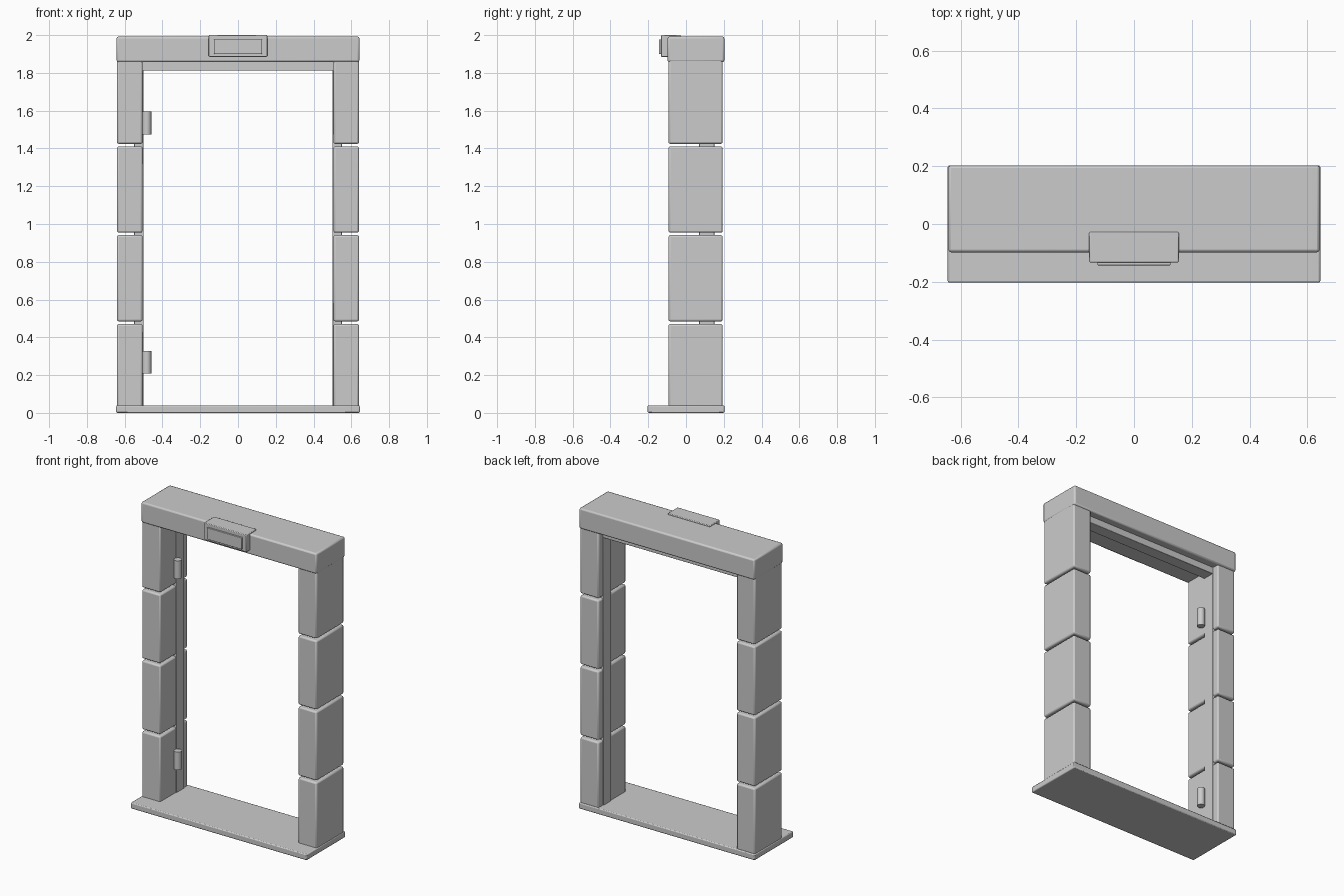
import bpy

if "Cube" in bpy.data.objects:
    bpy.data.objects.remove(bpy.data.objects["Cube"])


def finish(ob, bevel, segments=2):
    if bevel:
        m = ob.modifiers.new("edge_rounding", 'BEVEL')
        m.width = bevel
        m.segments = segments
        m.limit_method = 'ANGLE'
    bpy.ops.object.shade_smooth_by_angle()


def box(name, x, y, z, bevel=0.0):
    """Box from (min, max) pairs on each axis."""
    bpy.ops.mesh.primitive_cube_add(size=1)
    ob = bpy.context.object
    ob.name = name
    for v in ob.data.vertices:
        v.co = [(a + b) / 2 + c * (b - a) for (a, b), c in zip((x, y, z), v.co)]
    finish(ob, bevel)
    return ob


# Sill and lintel
box("sill", (-0.645, 0.645), (-0.203, 0.203), (0, 0.04), 0.006)
box("lintel", (-0.643, 0.643), (-0.098, 0.203), (1.857, 1.992), 0.01)

# Name plaque on the lintel, with a thin raised panel
box("plaque", (-0.155, 0.155), (-0.133, -0.028), (1.885, 2.0), 0.004)
box("plaque_panel", (-0.127, 0.127), (-0.143, -0.125), (1.90, 1.977), 0.002)

# Stone jamb blocks and the inner frame strips between them
pitch, height = 0.47, 0.457
for side, s in (("left", -1), ("right", 1)):
    for i in range(4):
        z0 = 0.014 + i * pitch
        box(f"jamb_block_{side}_{i + 1}", sorted((s * 0.505, s * 0.641)),
            (-0.093, 0.194), (z0, z0 + height), 0.01)
    box(f"frame_strip_{side}", sorted((s * 0.5, s * 0.55)),
        (0.07, 0.15), (0.03, 1.87), 0.003)
box("frame_header", (-0.52, 0.52), (0.07, 0.15), (1.812, 1.87), 0.003)

# Hinge barrels
for name, z in (("lower", 0.268), ("upper", 1.535)):
    bpy.ops.mesh.primitive_cylinder_add(vertices=16, radius=0.024, depth=0.12,
                                        location=(-0.483, 0.06, z))
    bpy.context.object.name = f"hinge_{name}"
    finish(bpy.context.object, 0)
